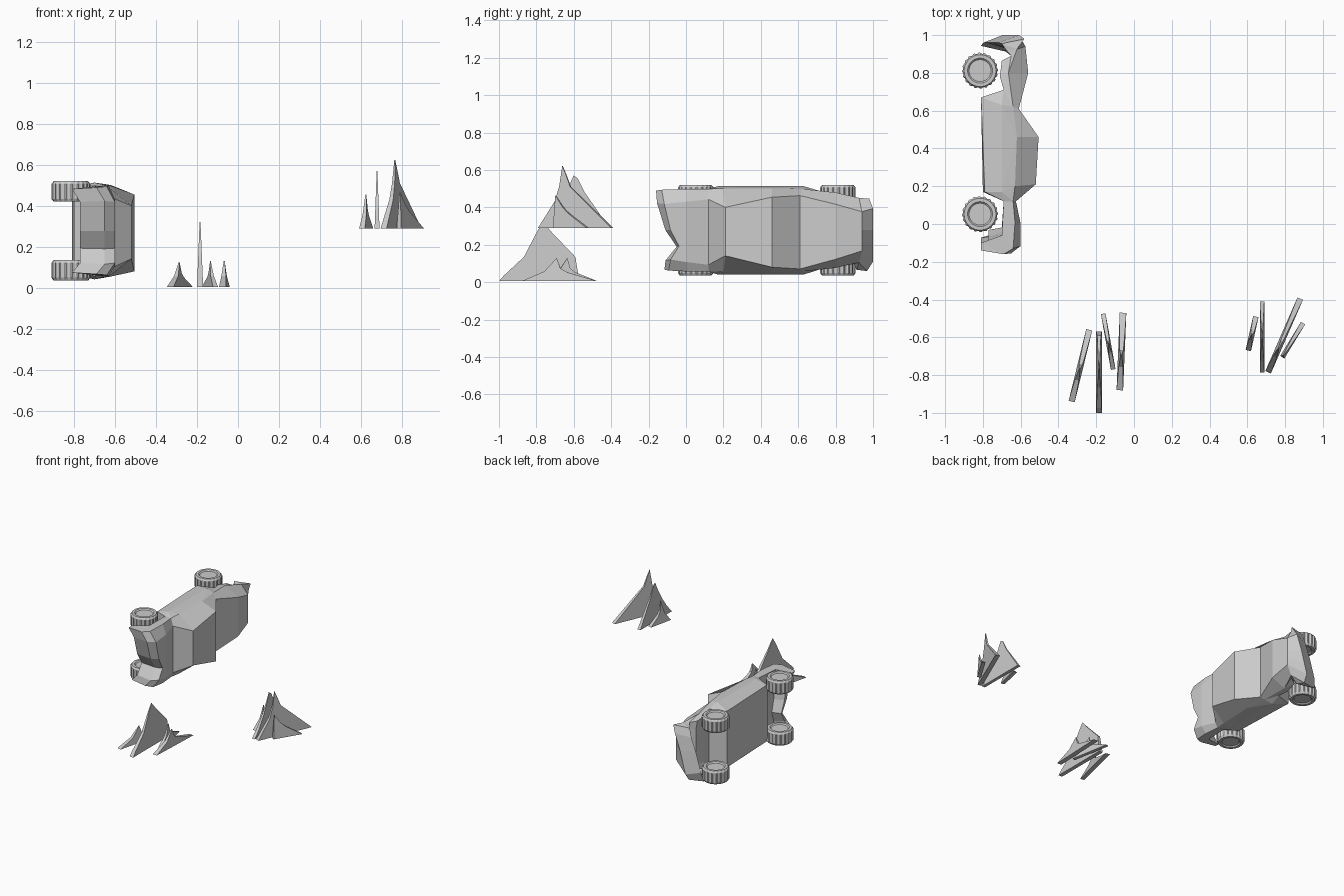
import bpy, bmesh, math
from mathutils import Vector

if "Cube" in bpy.data.objects:
    bpy.data.objects.remove(bpy.data.objects["Cube"])

grey = bpy.data.materials.new("plain grey")
grey.diffuse_color = (0.6, 0.6, 0.6, 1)
grey.use_nodes = True
grey.node_tree.nodes["Principled BSDF"].inputs["Base Color"].default_value = grey.diffuse_color


def finish(bm, name):
    bmesh.ops.recalc_face_normals(bm, faces=bm.faces)
    me = bpy.data.meshes.new(name)
    bm.to_mesh(me)
    bm.free()
    me.materials.append(grey)
    ob = bpy.data.objects.new(name, me)
    bpy.context.collection.objects.link(ob)
    return ob


# Car body lying on its side: one outline lofted across the width.
# Each point: side x, side y, side width, inner x, inner y, inner width
OUTLINE = [
    (-.81, -.14, .85, -.77, -.14, .85),   # 0 front bumper
    (-.81, -.10, .85, -.77, -.10, .85),
    (-.70, -.06, .90, -.70, -.06, .90),   # 2 front wheel well
    (-.69, .12, .92, -.69, .12, .92),
    (-.79, .17, .88, -.80, .17, .88),     # 4 floor
    (-.81, .67, .88, -.81, .67, .88),
    (-.69, .71, .88, -.69, .71, .88),     # 6 rear wheel well
    (-.71, .78, .84, -.70, .78, .84),
    (-.70, .865, .76, -.69, .865, .76),
    (-.65, .89, .70, -.65, .89, .70),     # 9 rear bumper
    (-.68, .925, .68, -.68, .93, .66),
    (-.755, .955, .68, -.755, .96, .60),
    (-.64, .98, .70, -.65, 1.0, .70),
    (-.62, .925, .72, -.575, .94, .60),   # 13 boot
    (-.665, .80, .84, -.56, .80, .84),
    (-.64, .62, .92, -.61, .61, 1.12),    # 15 rear window
    (-.62, .46, .93, -.505, .46, 1.07),   # 16 roof
    (-.63, .20, .93, -.52, .21, .74),     # 17 windscreen
    (-.64, .12, .92, -.625, .12, 1.0),    # 18 bonnet
    (-.63, .01, .92, -.60, .00, .92),
    (-.64, -.13, .90, -.60, -.12, .85),
    (-.69, -.16, .88, -.65, -.16, .88),
]
TWIST = {11: .055, 12: .06}               # rear bumper hangs askew
# Slice across the width: offset, blend to inner outline, front dent depth
SLICES = [(-.24, 0, .045), (-.185, 1, .05), (-.10, 1, .11), (0, 1, .05),
          (.165, 1, .005), (.24, 0, 0)]
bm = bmesh.new()
rings = []
for off, t, dent in SLICES:
    ring = []
    for i, (xs, ys, ws, xi, yi, wi) in enumerate(OUTLINE):
        x, y, w = xs + (xi - xs) * t, ys + (yi - ys) * t, ws + (wi - ws) * t
        x += TWIST.get(i, 0) * off / .24
        if y < 0:
            y += dent * -y / .16
        if y > .9 and off < 0 and i != 13:   # one rear corner sticks out
            w *= 1.3
            y -= .012 * (1 - t)
        ring.append(bm.verts.new((x, y, .278 + off * w)))
    rings.append(ring)
n = len(OUTLINE)
for a, b in zip(rings, rings[1:]):
    for i in range(n):
        j = (i + 1) % n
        bm.faces.new((a[i], a[j], b[j], b[i]))
# Flanks with a crease along the doors
for r, s in ((rings[0], -1), (rings[-1], 1)):
    c = [bm.verts.new((-.70, y, .277 + s * .236)) for y in (.17, .63)]
    bm.faces.new((r[4], r[5], c[1], c[0]))
    bm.faces.new((r[5], r[6], c[1]))
    bm.faces.new((r[6], r[15], c[1]))
    bm.faces.new((c[1], r[15], r[16], r[17], c[0]))
    bm.faces.new((r[17], r[18], c[0]))
    bm.faces.new((r[18], r[3], c[0]))
    bm.faces.new((r[3], r[4], c[0]))
    bm.faces.new(r[6:16])
    bm.faces.new(r[18:] + r[:4])
bmesh.ops.triangulate(bm, faces=[f for f in bm.faces if len(f.verts) > 4])
finish(bm, "car_body")


# Wheels: ribbed tread with a recessed hub on both sides
def wheel(name, x, y, z, half=.05, ribs=20):
    prof = [(.058, -.84), (.066, -1), (.084, -1), (.095, -.72),
            (.095, .72), (.084, 1), (.066, 1), (.058, .84)]
    seg = ribs * 4
    bm = bmesh.new()
    rings = []
    for r, h in prof:
        ring = []
        for i in range(seg):
            a = 2 * math.pi * i / seg
            rr = r - .005 if r > .09 and i % 4 > 1 else r
            ring.append(bm.verts.new((x + rr * math.cos(a),
                                      y + rr * math.sin(a), z + h * half)))
        rings.append(ring)
    for a, b in zip(rings, rings[1:]):
        for i in range(seg):
            j = (i + 1) % seg
            bm.faces.new((a[i], a[j], b[j], b[i]))
    bm.faces.new(rings[0])
    bm.faces.new(rings[-1])
    finish(bm, name)


for end, y in (("front", .052), ("rear", .812)):
    for side, z in (("lower", .085), ("upper", .470)):
        wheel(f"{end}_{side}_wheel", -.815, y, z)


# Rock shards: upright blades that thin towards a jagged tip
def shard(name, start, end, z0, width, outline):
    s, e = Vector(start), Vector(end)
    d = (e - s).normalized()
    side = Vector((-d.y, d.x))
    top = max(h for u, h in outline)
    bm = bmesh.new()
    pairs = []
    for u, h in outline:
        pair = []
        for k in (-1, 1):
            p = s.lerp(e, u) + side * k * width / 2 * (1 - .85 * h / top)
            pair.append(bm.verts.new((p.x, p.y, z0 + h)))
        pairs.append(pair)
    m = len(pairs)
    for i in range(m):
        (a, b), (c, f) = pairs[i], pairs[(i + 1) % m]
        bm.faces.new((a, b, f, c))
    faces = [bm.faces.new([p[k] for p in pairs]) for k in (0, 1)]
    bmesh.ops.triangulate(bm, faces=faces)
    finish(bm, name)


def jagged(h):
    return [(0, 0), (.3, .42 * h), (.46, h), (.51, .55 * h), (.6, .38 * h), (1, 0)]


BIG = [(0, 0), (.06, .03), (.31, .13), (.48, .27), (.55, .315), (.66, .26),
       (.95, .13), (1, 0)]
TALL = [(0, 0), (.22, .14), (.28, .22), (.32, .333), (.37, .285), (.43, .22),
        (.56, .17), (1, 0)]
SPIKE = [(0, 0), (.15, .06), (.30, .14), (.42, .22), (.49, .28), (.55, .265),
         (.65, .19), (1, 0)]
SHORT = [(0, 0), (.04, .175), (.25, .115), (.42, .08), (1, 0)]
LOW, HIGH = .005, .29
shard("low_shard_a", (-.33, -.94), (-.237, -.56), LOW, .033, jagged(.12))
shard("low_shard_b", (-.185, -1.0), (-.185, -.57), LOW, .030, BIG)
shard("low_shard_c", (-.11, -.77), (-.163, -.475), LOW, .025, jagged(.125))
shard("low_shard_d", (-.075, -.88), (-.058, -.47), LOW, .035, jagged(.125))
shard("high_shard_a", (.605, -.67), (.645, -.49), HIGH, .029, jagged(.165))
shard("high_shard_b", (.678, -.785), (.678, -.41), HIGH, .024, SPIKE)
shard("high_shard_c", (.71, -.785), (.88, -.395), HIGH, .032, TALL)
shard("high_shard_d", (.785, -.705), (.895, -.525), HIGH, .026, SHORT)
